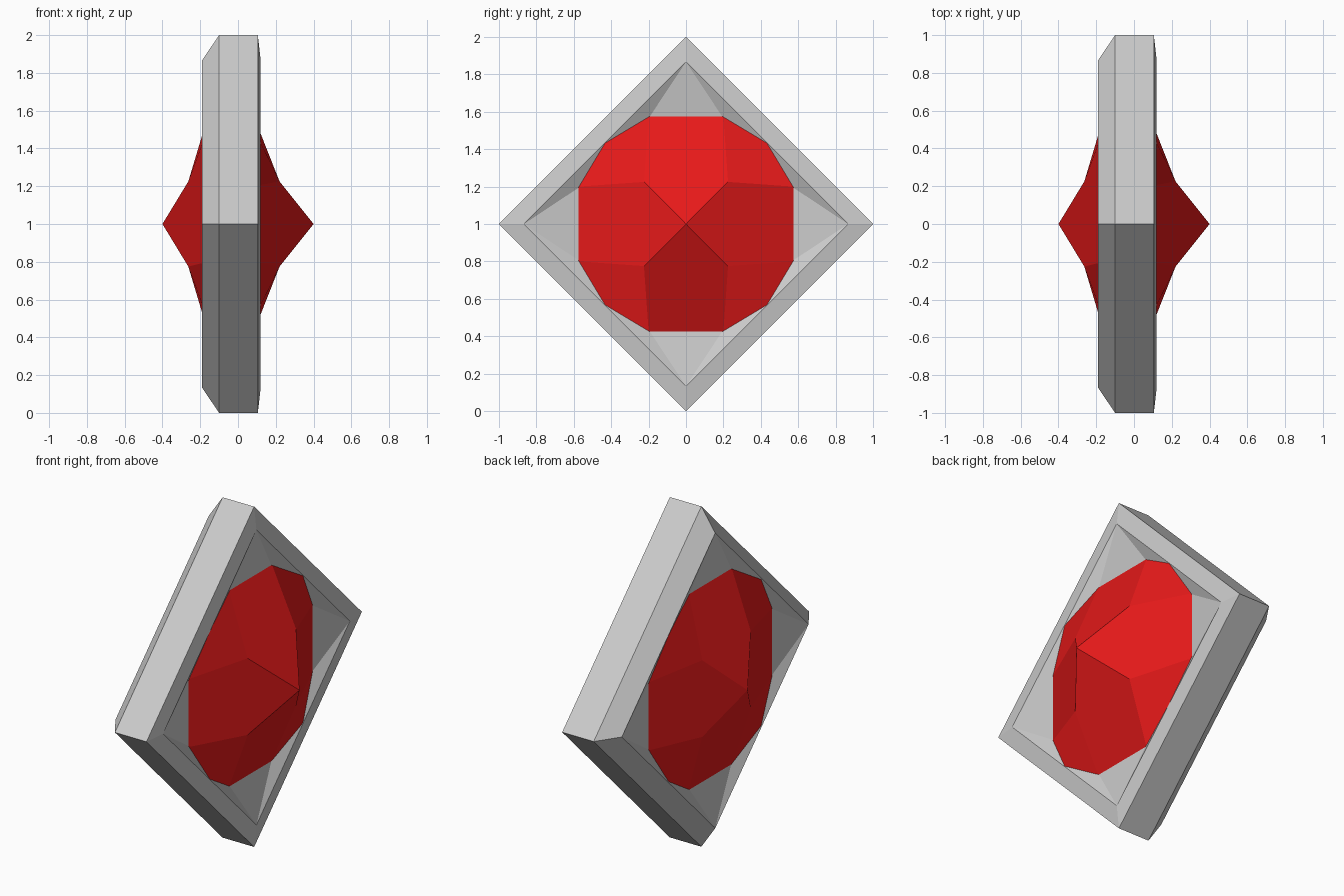
import bpy, bmesh

if "Cube" in bpy.data.objects:
    bpy.data.objects.remove(bpy.data.objects["Cube"])

CENTRE_Z = 1.0


def turn(y, z, k):
    """Rotate a point by k quarter turns about the x axis."""
    for _ in range(k):
        y, z = -z, y
    return y, z


def ring(bm, x, pts):
    """Place a few (y, z) points at depth x, repeated over four quarter turns."""
    return [bm.verts.new((x, *turn(y, z, k))) for k in range(4) for y, z in pts]


def bridge(bm, a, b):
    n = len(a)
    for i in range(n):
        j = (i + 1) % n
        bm.faces.new((a[i], a[j], b[j], b[i]))


def finish(bm, name):
    bmesh.ops.recalc_face_normals(bm, faces=bm.faces[:])
    me = bpy.data.meshes.new(name)
    bm.to_mesh(me)
    bm.free()
    ob = bpy.data.objects.new(name, me)
    ob.location.z = CENTRE_Z
    bpy.context.collection.objects.link(ob)
    return ob


# Diamond frame: outer band, bevelled edges and sunken faces
bm = bmesh.new()
loops = [ring(bm, x, [(0, r)]) for x, r in
         ((-0.19, 0.867), (-0.1, 1.0), (0.105, 1.0), (0.12, 0.867))]
for a, b in zip(loops, loops[1:]):
    bridge(bm, a, b)
wells = []
for rim, x in ((loops[0], -0.157), (loops[-1], 0.08)):
    well = ring(bm, x, [(0.2, 0.565), (-0.2, 0.565)])
    for k in range(4):
        n = (k + 1) % 4
        bm.faces.new((rim[k], well[2 * k], well[2 * k + 1]))
        bm.faces.new((rim[k], well[2 * k + 1], well[2 * n], rim[n]))
    wells.append(well)
bridge(bm, *wells)
finish(bm, "diamond_frame")

# Faceted gem: four pentagons and four corner facets on each side
bm = bmesh.new()
girdles = []
for side, squash in ((1, 1.0), (-1, 0.76)):
    def depth(x):
        return side * (0.4 - squash * (0.4 - x))
    tip = bm.verts.new((depth(0.4), 0, 0))
    valley = ring(bm, depth(0.22), [(-0.225, 0.225)])
    right = ring(bm, depth(0.056), [(0.195, 0.64)])
    left = ring(bm, depth(0.056), [(-0.195, 0.64)])
    mid = ring(bm, depth(0.118), [(-0.435, 0.435)])
    girdle = []
    for k in range(4):
        n = (k + 1) % 4
        bm.faces.new((tip, valley[k - 1], right[k], left[k], valley[k]))
        bm.faces.new((valley[k], left[k], mid[k], right[n]))
        girdle += [right[k], left[k], mid[k]]
    girdles.append(girdle)
bridge(bm, *girdles)
gem = finish(bm, "gem")

red = bpy.data.materials.new("red")
red.diffuse_color = (0.8, 0.01, 0.01, 1)
red.use_nodes = True
red.node_tree.nodes["Principled BSDF"].inputs["Base Color"].default_value = red.diffuse_color
gem.data.materials.append(red)
